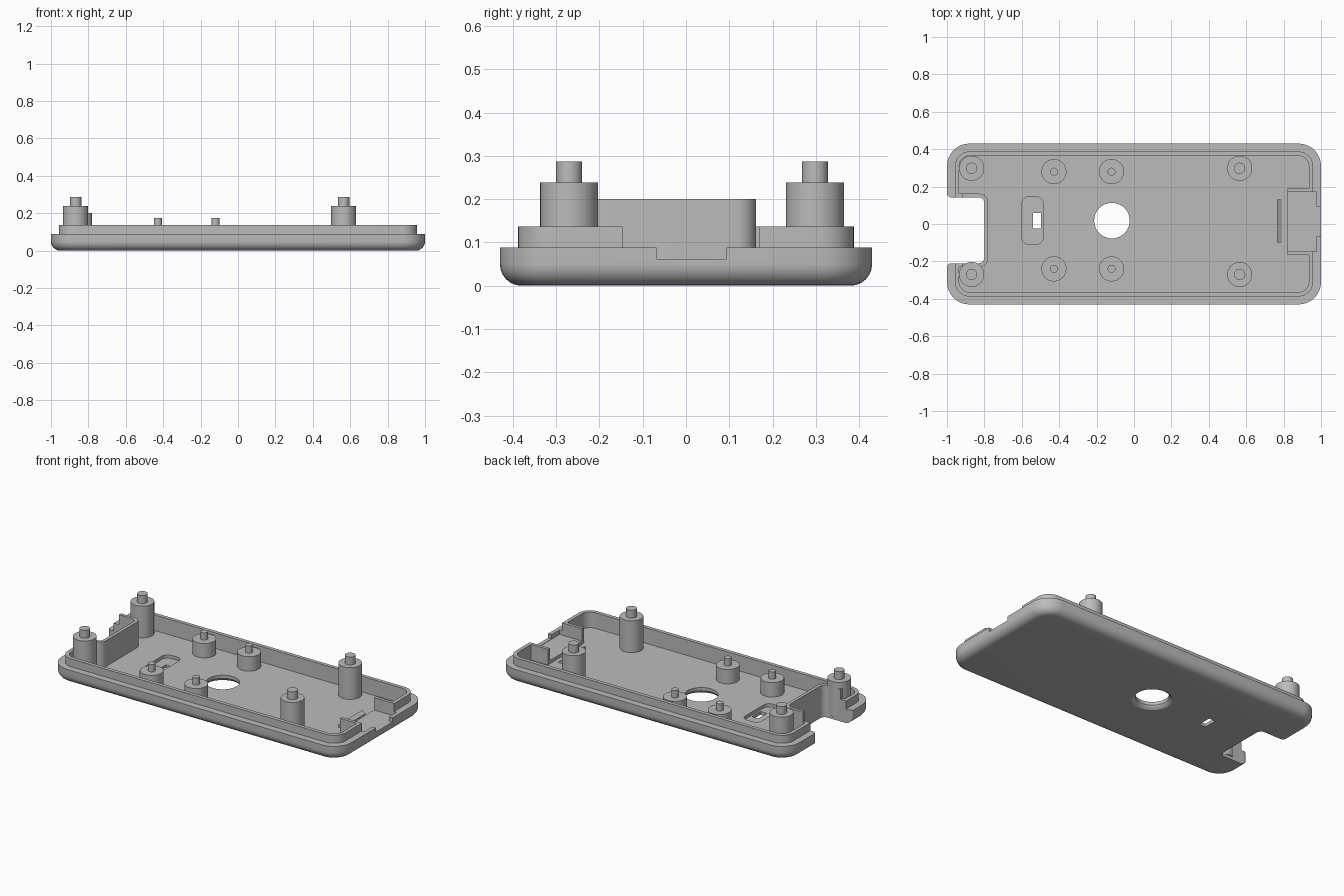
import bpy, bmesh, math
from mathutils import Vector

old = bpy.data.objects.get("Cube")
if old:
    bpy.data.objects.remove(old, do_unlink=True)

grey = bpy.data.materials.new("plain grey")
grey.use_nodes = True
COLOUR = (0.5, 0.5, 0.5, 1)
grey.diffuse_color = COLOUR
grey.node_tree.nodes["Principled BSDF"].inputs["Base Color"].default_value = COLOUR


def outline(corners, steps=8):
    """Closed polygon whose (x, y, radius) corners are rounded."""
    pts = []
    for i, (x, y, r) in enumerate(corners):
        p = Vector((x, y))
        if r == 0:
            pts.append(p)
            continue
        a = (Vector(corners[i - 1][:2]) - p).normalized()
        b = (Vector(corners[(i + 1) % len(corners)][:2]) - p).normalized()
        centre = p + (a + b) * r          # all corners are right angles
        for k in range(steps + 1):
            t = k / steps * math.pi / 2
            pts.append(centre - b * r * math.cos(t) - a * r * math.sin(t))
    return pts


def rect(x0, x1, y0, y1, r=0):
    return outline([(x0, y0, r), (x1, y0, r), (x1, y1, r), (x0, y1, r)])


def circle(x, y, r, n=40):
    return [Vector((x + r * math.cos(2 * math.pi * k / n),
                    y + r * math.sin(2 * math.pi * k / n))) for k in range(n)]


def stack(name, rings):
    """Solid skinned through (z, outline) rings and capped at both ends."""
    bm = bmesh.new()
    loops = [[bm.verts.new((p.x, p.y, z)) for p in pts] for z, pts in rings]
    for a, b in zip(loops, loops[1:]):
        for i in range(len(a)):
            bm.faces.new((a[i - 1], a[i], b[i], b[i - 1]))
    bm.faces.new(loops[0][::-1])
    bm.faces.new(loops[-1])
    bmesh.ops.recalc_face_normals(bm, faces=bm.faces)
    mesh = bpy.data.meshes.new(name)
    bm.to_mesh(mesh)
    bm.free()
    mesh.materials.append(grey)
    obj = bpy.data.objects.new(name, mesh)
    bpy.context.collection.objects.link(obj)
    return obj


def prism(name, pts, z0, z1):
    return stack(name, [(z0, pts), (z1, pts)])


def cut(target, cutter):
    mod = target.modifiers.new("cut", 'BOOLEAN')
    mod.operation = 'DIFFERENCE'
    mod.solver = 'EXACT'
    mod.object = cutter
    bpy.context.view_layer.objects.active = target
    bpy.ops.object.modifier_apply(modifier=mod.name)
    bpy.data.objects.remove(cutter, do_unlink=True)


def shell(inset, r):
    return rect(-1 + inset, 1 - inset, -0.43 + inset, 0.43 - inset, r)


# Tray: rounded underside, ledge, raised lip and hollow inside
FLOOR, LEDGE, LIP, FILLET = 0.04, 0.088, 0.137, 0.05
rings = []
for k in range(7):
    t = k / 6 * math.pi / 2
    inset = FILLET * (1 - math.sin(t))
    rings.append((FILLET * (1 - math.cos(t)), shell(inset, 0.12 - inset)))
rings += [(LEDGE, shell(0, 0.12)), (LEDGE, shell(0.042, 0.08)),
          (LIP, shell(0.042, 0.08)), (LIP, shell(0.065, 0.057)),
          (FLOOR, shell(0.065, 0.057))]
tray = stack("tray", rings)

# End notch with softened mouth and inner corners
N0, N1, NX = -0.21, 0.142, -0.80
cut(tray, prism("notch_cutter", outline([
    (-1.2, N0 - 0.1, 0), (-1.001, N0 - 0.1, 0), (-1.001, N0, 0.025), (NX, N0, 0.03),
    (NX, N1, 0.03), (-1.001, N1, 0.025), (-1.001, N1 + 0.1, 0), (-1.2, N1 + 0.1, 0)]),
    -0.1, 0.3))

# Round hole, flared underneath
cut(tray, stack("hole_cutter", [(z, circle(-0.118, 0.018, r)) for z, r in
                                ((-0.02, 0.116), (0, 0.116), (0.007, 0.104),
                                 (0.02, 0.095), (0.1, 0.095))]))

# Switch recess and its small window
cut(tray, prism("recess_cutter", rect(-0.6, -0.485, -0.11, 0.147, 0.04), 0.02, 0.1))
cut(tray, prism("window_cutter", rect(-0.54, -0.497, -0.025, 0.06), -0.1, 0.1))

# Socket opening in the other end
S0, S1 = -0.147, 0.17
cut(tray, prism("lip_gap_cutter", rect(0.9, 1.1, S0, S1), LEDGE, 0.3))
cut(tray, prism("pocket_cutter", rect(0.9, 0.975, S0, S1), 0.06, 0.3))
cut(tray, prism("rim_cutter", rect(0.95, 1.1, -0.068, 0.093), 0.062, 0.3))
prism("socket_platform", rect(0.82, 0.95, S0, S1), 0.02, 0.06)
prism("socket_wall_front", rect(0.82, 0.95, S0 - 0.02, S0), 0.02, LIP)
prism("socket_wall_back", rect(0.82, 0.95, S1, S1 + 0.02), 0.02, LIP)
stack("socket_ramp", [(0.02, rect(0.765, 0.79, -0.1, 0.13)),
                      (0.045, rect(0.765, 0.79, -0.1, 0.13)),
                      (0.06, rect(0.765, 0.767, -0.1, 0.13))])


# Walls around the notch: a low run to the lip and a tall inner part
def notch_wall(name, x_end, z0, z1):
    w = 0.02
    prism(name, outline([
        (x_end, N0 - w, 0), (NX + w, N0 - w, 0.045), (NX + w, N1 + w, 0.045),
        (x_end, N1 + w, 0), (x_end, N1, 0), (NX, N1, 0.03),
        (NX, N0, 0.03), (x_end, N0, 0)]), z0, z1)


notch_wall("notch_wall_low", -0.955, 0.03, LIP)
notch_wall("notch_wall_tall", -0.92, LIP - 0.02, 0.2)


# Stepped posts with locating pins
def post(name, x, y, shoulder, pin_r, top):
    stack(name, [(0.02, circle(x, y, 0.067)), (shoulder, circle(x, y, 0.067)),
                 (shoulder, circle(x, y, pin_r)), (top, circle(x, y, pin_r))])


for x, end in ((-0.868, "right"), (0.565, "left")):
    for y, side in ((-0.27, "front"), (0.298, "back")):
        post(f"tall_post_{side}_{end}", x, y, 0.238, 0.03, 0.287)
for x, end in ((-0.428, "right"), (-0.12, "left")):
    for y, side in ((-0.24, "front"), (0.28, "back")):
        post(f"short_post_{side}_{end}", x, y, 0.13, 0.021, 0.175)

# Smooth the curved faces, keeping hard edges
bpy.ops.object.select_all(action='DESELECT')
for obj in bpy.context.collection.objects:
    if obj.type == 'MESH' and grey.name in obj.data.materials:
        obj.select_set(True)
        bpy.context.view_layer.objects.active = obj
bpy.ops.object.shade_smooth_by_angle(angle=math.radians(30))
